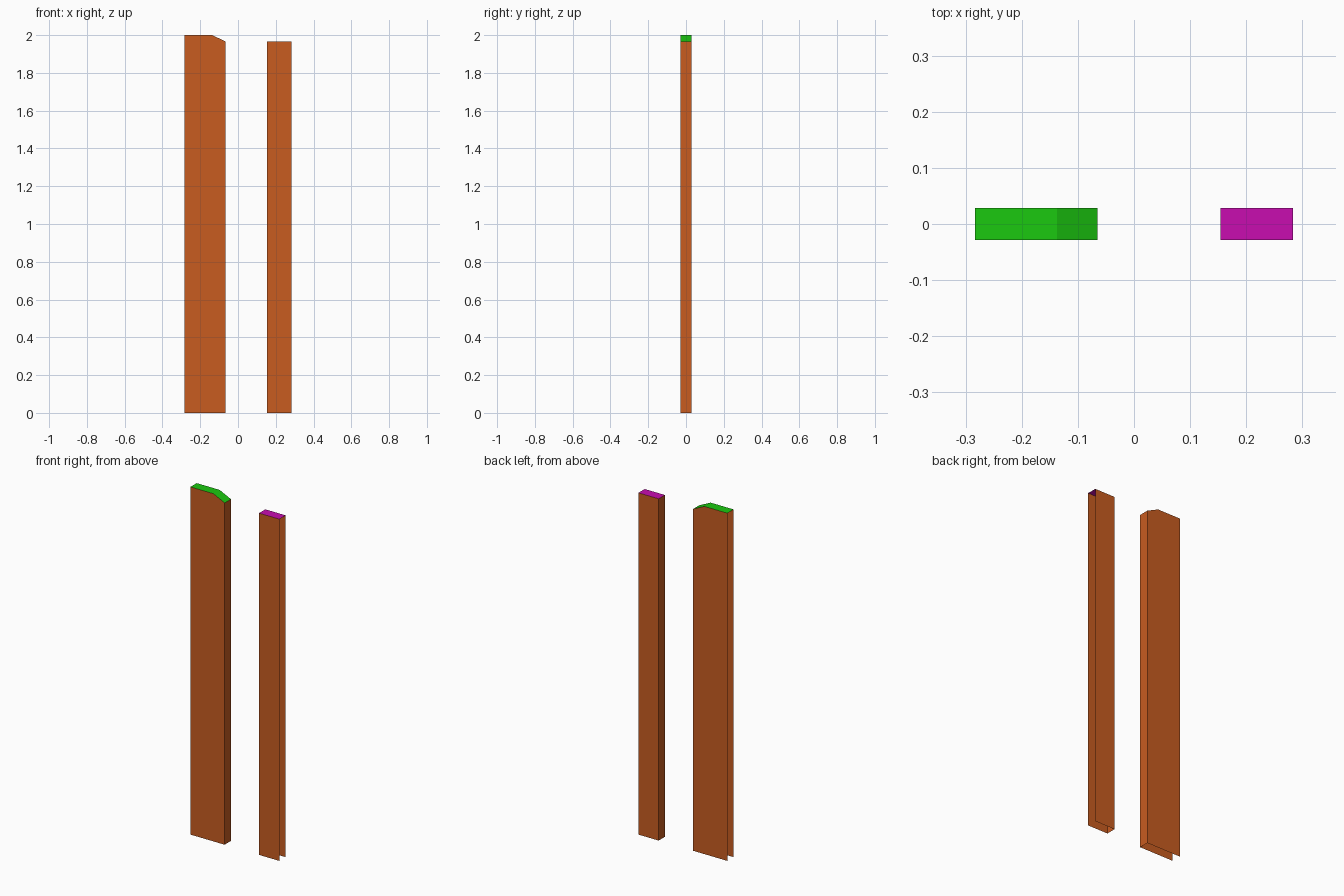
import bpy, bmesh

if "Cube" in bpy.data.objects:
    bpy.data.objects.remove(bpy.data.objects["Cube"])

HALF_DEPTH = 0.0285


def material(name, rgb):
    mat = bpy.data.materials.new(name)
    mat.diffuse_color = (*rgb, 1)
    mat.use_nodes = True
    mat.node_tree.nodes["Principled BSDF"].inputs["Base Color"].default_value = mat.diffuse_color
    return mat


ORANGE = material("orange", (0.58, 0.107, 0.0144))
GREEN = material("green", (0.011, 0.58, 0.005))
MAGENTA = material("magenta", (0.58, 0.004, 0.434))


def post(name, profile, open_edge, cap_material):
    """Extrude an XZ profile (counter-clockwise from the bottom left) in depth,
    leaving the bottom and one hidden side open; upward faces get the cap colour."""
    bm = bmesh.new()
    front = [bm.verts.new((x, -HALF_DEPTH, z)) for x, z in profile]
    back = [bm.verts.new((x, HALF_DEPTH, z)) for x, z in profile]
    bm.faces.new(front)
    bm.faces.new(back[::-1])
    n = len(profile)
    for i in range(1, n):
        if i == open_edge:
            continue
        j = (i + 1) % n
        face = bm.faces.new((front[j], front[i], back[i], back[j]))
        face.normal_update()
        if face.normal.z > 0.5:
            face.material_index = 1
    mesh = bpy.data.meshes.new(name)
    bm.to_mesh(mesh)
    bm.free()
    mesh.materials.append(ORANGE)
    mesh.materials.append(cap_material)
    obj = bpy.data.objects.new(name, mesh)
    bpy.context.collection.objects.link(obj)
    return obj


# Wide post with a sloped inner corner, open on its outer (left) side
post("left_post", [(-0.283, 0), (-0.065, 0), (-0.065, 1.966),
                   (-0.137, 2), (-0.283, 2)], 4, GREEN)

# Narrow flat-topped post, open on its outer (right) side
post("right_post", [(0.154, 0), (0.283, 0), (0.283, 1.966),
                    (0.154, 1.966)], 1, MAGENTA)
